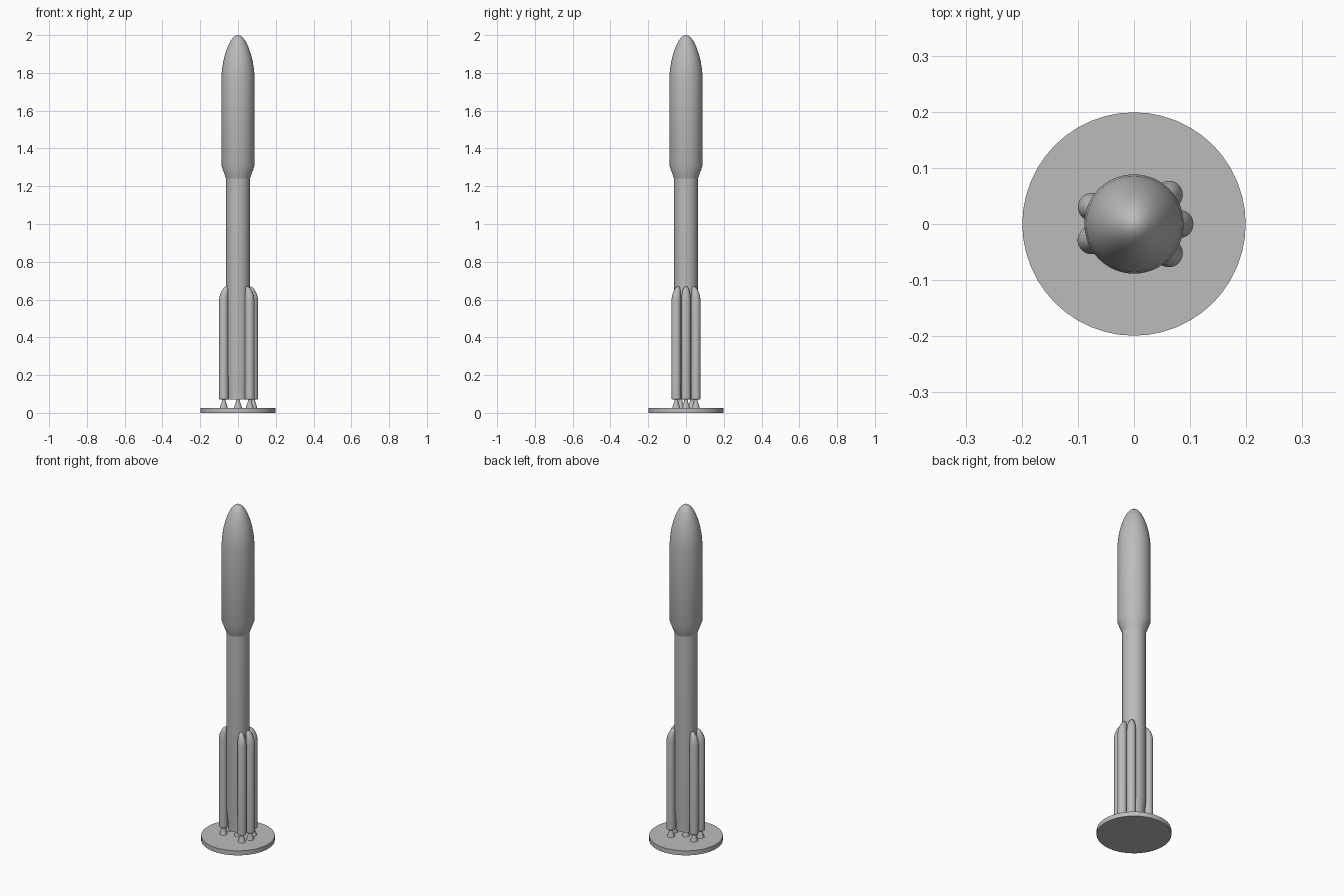
import bpy
import bmesh
from math import cos, sin, pi, radians

if "Cube" in bpy.data.objects:
    bpy.data.objects.remove(bpy.data.objects["Cube"])

grey = bpy.data.materials.new("plain grey")
grey.use_nodes = True
colour = (0.5, 0.5, 0.5, 1)
grey.diffuse_color = colour
grey.node_tree.nodes["Principled BSDF"].inputs["Base Color"].default_value = colour


def loft(name, stations, sides, location=(0, 0), angle=0):
    """Stack circular rings given as (radius, height, sideways shift)."""
    bm = bmesh.new()
    rings = []
    for radius, z, shift in stations:
        if radius == 0:
            rings.append([bm.verts.new((shift, 0, z))])
        else:
            rings.append([bm.verts.new((shift + radius * cos(2 * pi * i / sides),
                                        radius * sin(2 * pi * i / sides), z))
                          for i in range(sides)])
    for low, high in zip(rings, rings[1:]):
        for i in range(sides):
            j = (i + 1) % sides
            if len(high) == 1:
                bm.faces.new((low[i], low[j], high[0]))
            else:
                bm.faces.new((low[i], low[j], high[j], high[i]))
    bm.faces.new(rings[0][::-1])
    if len(rings[-1]) > 1:
        bm.faces.new(rings[-1])
    mesh = bpy.data.meshes.new(name)
    bm.to_mesh(mesh)
    bm.free()
    mesh.materials.append(grey)
    obj = bpy.data.objects.new(name, mesh)
    bpy.context.collection.objects.link(obj)
    obj.location = (*location, 0)
    obj.rotation_euler.z = angle
    bpy.ops.object.select_all(action="DESELECT")
    obj.select_set(True)
    bpy.context.view_layer.objects.active = obj
    bpy.ops.object.shade_smooth_by_angle(angle=radians(30))
    return obj


def straight(profile):
    return [(r, z, 0) for r, z in profile]


# Display base
loft("display_base", straight([(0.199, 0), (0.199, 0.027)]), 48)

# Core stage, slightly narrowed at the engine end
loft("core_stage", straight([(0.055, 0.07), (0.055, 0.12), (0.063, 0.2), (0.063, 1.25)]), 48)

# Payload fairing with flared skirt and rounded ogive nose
loft("payload_fairing", straight([
    (0.063, 1.24), (0.0885, 1.31), (0.0885, 1.77), (0.085, 1.815), (0.078, 1.86),
    (0.068, 1.9), (0.055, 1.937), (0.04, 1.968), (0.025, 1.988), (0.012, 1.997), (0, 2)]), 48)

# Boosters whose noses lean in against the core, three on the left and two on the right
booster = [(0.022, 0.07, 0), (0.025, 0.075, 0), (0.025, 0.6, 0), (0.0225, 0.625, -0.0025),
           (0.018, 0.645, -0.007), (0.013, 0.66, -0.012), (0.007, 0.668, -0.017), (0, 0.67, -0.02)]
nozzle = straight([(0.021, 0.026), (0.018, 0.037), (0.01, 0.06), (0.008, 0.075)])
for n, degrees in enumerate((-40, 0, 40, 158, 201), 1):
    a = radians(degrees)
    spot = (0.081 * cos(a), 0.081 * sin(a))
    loft(f"booster_{n}", booster, 24, spot, a)
    loft(f"booster_nozzle_{n}", nozzle, 24, spot, a)

# Core engine
loft("core_nozzle", nozzle, 24)
